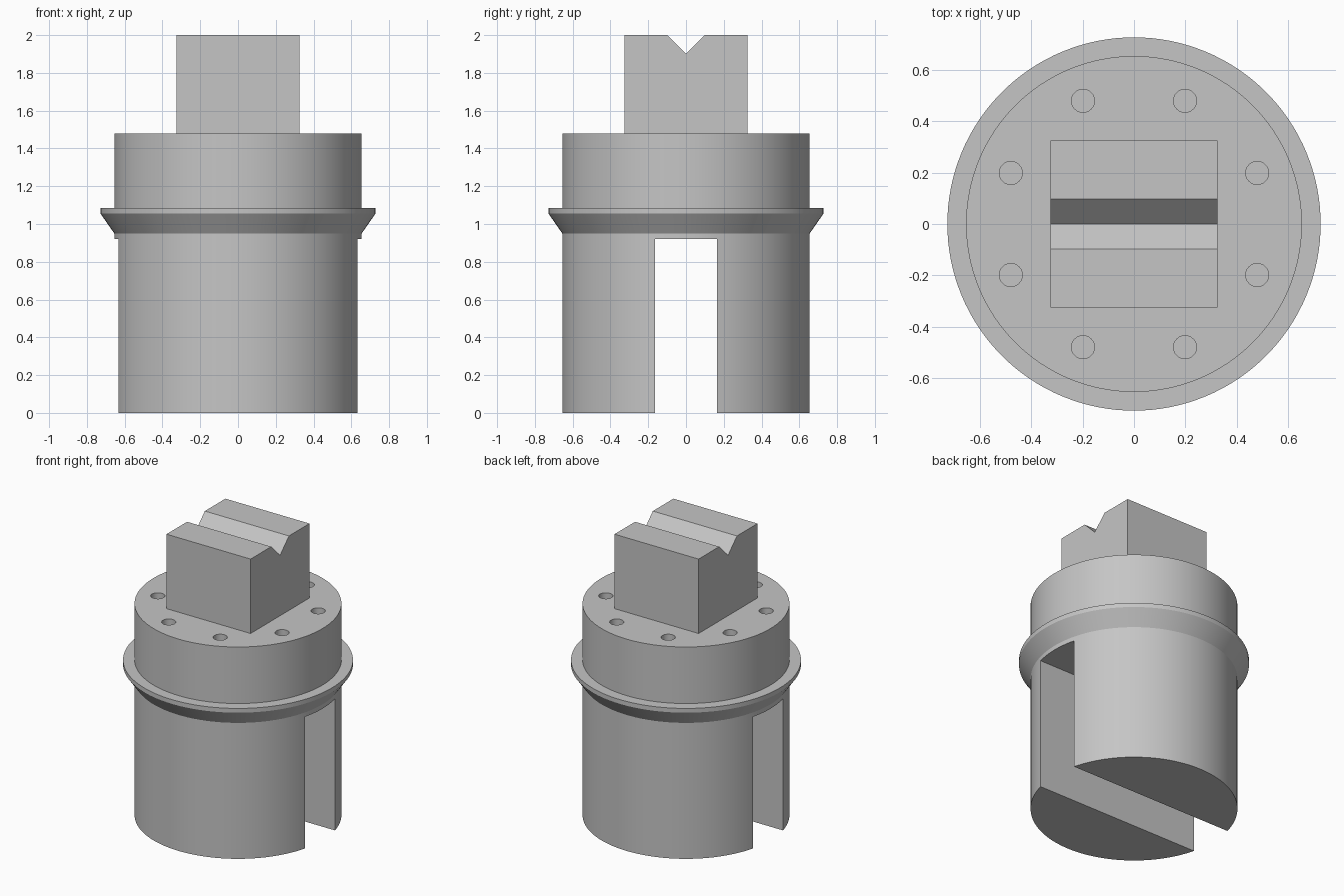
import bpy
import bmesh
from math import cos, sin, radians, tau
from mathutils import Vector

old = bpy.data.objects.get("Cube")
if old:
    bpy.data.objects.remove(old, do_unlink=True)

# One plain grey for the whole part
grey = bpy.data.materials.new("machined grey")
grey.use_nodes = True
grey.diffuse_color = (0.56, 0.56, 0.56, 1)
grey.node_tree.nodes["Principled BSDF"].inputs["Base Color"].default_value = grey.diffuse_color


def add_object(name, bm):
    bmesh.ops.recalc_face_normals(bm, faces=bm.faces)
    mesh = bpy.data.meshes.new(name)
    bm.to_mesh(mesh)
    bm.free()
    mesh.materials.append(grey)
    obj = bpy.data.objects.new(name, mesh)
    bpy.context.collection.objects.link(obj)
    return obj


def revolve(name, profile, steps=128):
    """Turn a closed (radius, z) profile around the z axis."""
    bm = bmesh.new()
    verts = [bm.verts.new((r, 0, z)) for r, z in profile]
    edges = [bm.edges.new(pair) for pair in zip(verts, verts[1:])]
    bmesh.ops.spin(bm, geom=verts + edges, cent=(0, 0, 0), axis=(0, 0, 1),
                   angle=tau, steps=steps, use_duplicate=False)
    bmesh.ops.remove_doubles(bm, verts=bm.verts, dist=1e-4)
    # Close both flat ends with a single face each
    bmesh.ops.holes_fill(bm, edges=[e for e in bm.edges if e.is_boundary], sides=0)
    return add_object(name, bm)


def extrude_along_x(name, outline, half_length):
    """Push a (y, z) outline through from -x to +x."""
    bm = bmesh.new()
    face = bm.faces.new([bm.verts.new((-half_length, y, z)) for y, z in outline])
    pushed = bmesh.ops.extrude_face_region(bm, geom=[face])["geom"]
    bmesh.ops.translate(bm, vec=Vector((2 * half_length, 0, 0)),
                        verts=[v for v in pushed if isinstance(v, bmesh.types.BMVert)])
    return add_object(name, bm)


def cut(target, cutter):
    cutter.hide_render = True
    mod = target.modifiers.new("cut", 'BOOLEAN')
    mod.operation = 'DIFFERENCE'
    mod.solver = 'EXACT'
    mod.object = cutter
    bpy.context.view_layer.objects.active = target
    bpy.ops.object.modifier_apply(modifier=mod.name)
    bpy.data.objects.remove(cutter, do_unlink=True)


# Round body with a bevelled flange
R, TOP, RIM = 0.655, 1.48, 0.728
body = revolve("body", [(R, 0), (R, 0.95), (RIM, 1.055), (RIM, 1.085), (R, 1.085), (R, TOP)])

# Slot open at the bottom, running from side to side
SLOT = 0.165
slot = extrude_along_x("slot_cutter", [(-SLOT, -0.1), (SLOT, -0.1), (SLOT, 0.92), (-SLOT, 0.92)], 1)
cut(body, slot)

# Ring of eight blind holes in the top face
bm = bmesh.new()
for i in range(8):
    a = radians(22.5 + 45 * i)
    ring = bmesh.ops.create_cone(bm, cap_ends=True, segments=32, radius1=0.045, radius2=0.045, depth=0.4)
    bmesh.ops.translate(bm, verts=ring["verts"], vec=(0.52 * cos(a), 0.52 * sin(a), TOP))
cut(body, add_object("hole_cutter", bm))

# Square drive block with a V groove across its top
W, V = 0.325, 0.098
block = extrude_along_x("drive_block", [(-W, TOP), (W, TOP), (W, 2), (V, 2), (0, 2 - V), (-V, 2), (-W, 2)], W)

# Smooth the round walls, keep the edges sharp
bpy.ops.object.select_all(action='DESELECT')
body.select_set(True)
bpy.context.view_layer.objects.active = body
bpy.ops.object.shade_smooth_by_angle(angle=radians(25))
